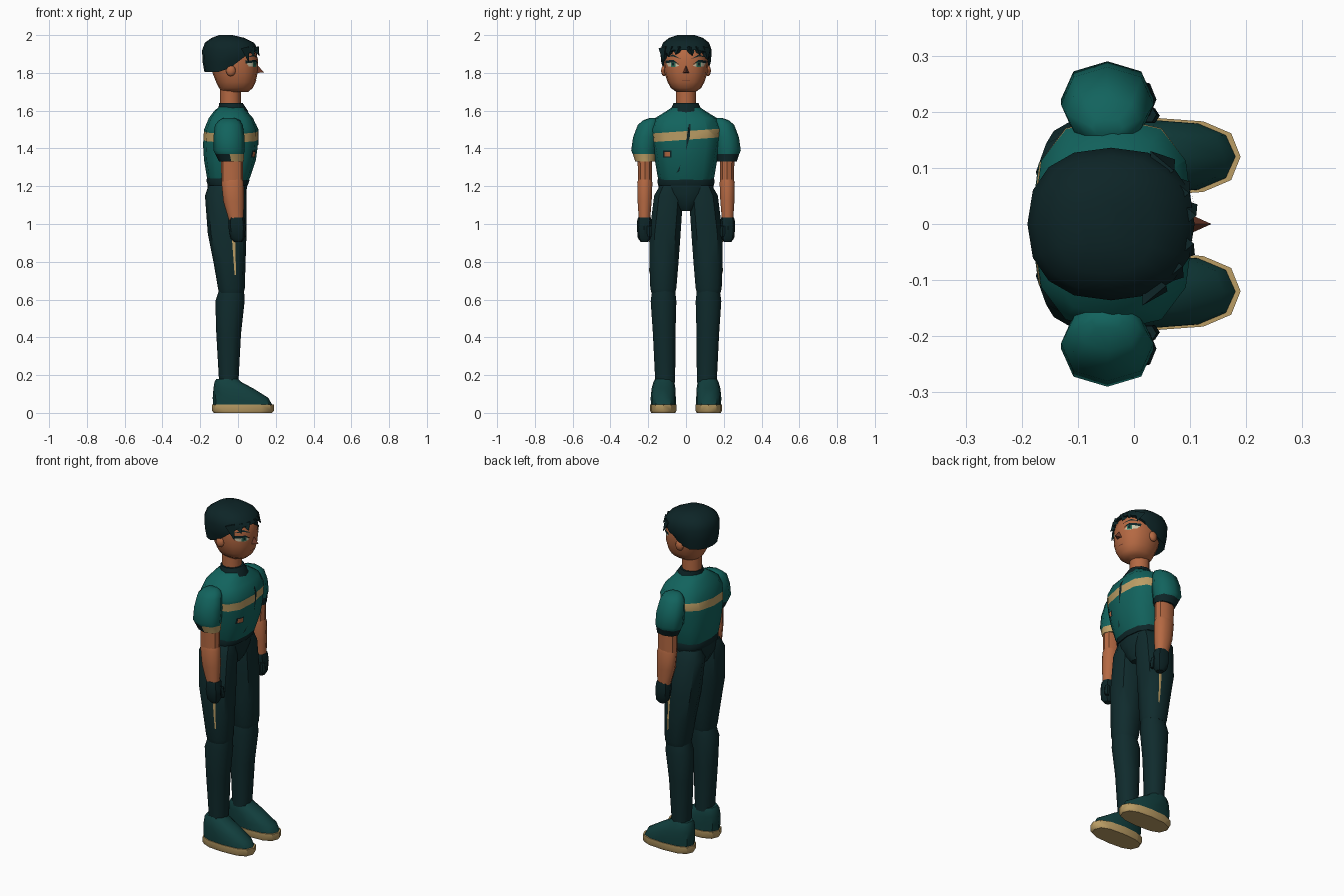
import bpy, bmesh, math
from mathutils import Vector
from mathutils.bvhtree import BVHTree

cube = bpy.data.objects.get("Cube")
if cube:
    bpy.data.objects.remove(cube, do_unlink=True)


def material(name, *rgb):
    mat = bpy.data.materials.new(name)
    mat.use_nodes = True
    mat.diffuse_color = (*rgb, 1)
    bsdf = next(n for n in mat.node_tree.nodes if n.type == 'BSDF_PRINCIPLED')
    bsdf.inputs["Base Color"].default_value = (*rgb, 1)
    return mat


shirt = material("shirt teal", .006, .125, .11)
trouser = material("trouser dark teal", .005, .024, .026)
dark = material("hair dark teal", .004, .018, .02)
shoe_teal = material("shoe teal", .006, .05, .048)
skin = material("skin", .46, .14, .055)
gold = material("gold trim", .5, .34, .13)
cream = material("eye cream", .6, .56, .4)
green = material("iris green", .03, .16, .1)
brown = material("nose brown", .16, .045, .025)


def finish(name, bm, mats, rule=None, angle=42):
    """Turn a bmesh into a shaded object, colouring faces by the rule."""
    bmesh.ops.remove_doubles(bm, verts=bm.verts, dist=.0005)
    bmesh.ops.recalc_face_normals(bm, faces=bm.faces)
    for f in bm.faces:
        f.smooth = True
        if rule:
            f.material_index = rule(f.calc_center_median())
    mesh = bpy.data.meshes.new(name)
    bm.to_mesh(mesh)
    bm.free()
    for m in mats:
        mesh.materials.append(m)
    mesh.set_sharp_from_angle(angle=math.radians(angle))
    obj = bpy.data.objects.new(name, mesh)
    bpy.context.collection.objects.link(obj)
    return obj


def rings_mesh(rings, sides=12, power=1.0, mirror=1):
    """Loft closed rings; each is z, x range, then y range or half width."""
    bm, loops = bmesh.new(), []
    for z, x0, x1, *ys in rings:
        y0, y1 = ys if len(ys) == 2 else (-ys[0], ys[0])
        loop = []
        for i in range(sides):
            a = math.tau * i / sides
            c, s = (math.copysign(abs(v) ** power, v) if abs(v) > .001 else 0
                    for v in (math.cos(a), math.sin(a)))
            loop.append(bm.verts.new(((x0 + x1 + (x1 - x0) * c) / 2,
                                      mirror * (y0 + y1 + (y1 - y0) * s) / 2, z)))
        loops.append(loop)
    for lo, hi in zip(loops, loops[1:]):
        for i in range(sides):
            j = (i + 1) % sides
            bm.faces.new((lo[i], lo[j], hi[j], hi[i]))
    bm.faces.new(loops[0])
    bm.faces.new(loops[-1])
    return bm


def loft(name, rings, mat, sides=12, power=1.0, mirror=1):
    return finish(name, rings_mesh(rings, sides, power, mirror), [mat])


def decal(name, target, points, mat, lift=.003, view=(1, 0, 0)):
    """Project a flat outline onto a part; points are (y or x, z)."""
    view = Vector(view)
    tree = BVHTree.FromPolygons([v.co for v in target.data.vertices],
                                [p.vertices for p in target.data.polygons])
    bm = bmesh.new()
    bm.faces.new([bm.verts.new((0, a, z) if view.x else (a, 0, z)) for a, z in points])
    bmesh.ops.triangulate(bm, faces=bm.faces)
    bmesh.ops.subdivide_edges(bm, edges=bm.edges, cuts=3, use_grid_fill=True)
    for v in bm.verts:
        hit = tree.ray_cast(v.co + view, -view)[0] or tree.find_nearest(v.co + view * .1)[0]
        v.co = hit + view * lift
    obj = finish(name, bm, [mat])
    if sum(p.normal.dot(view) for p in obj.data.polygons) < 0:
        obj.data.flip_normals()


# Torso with a slanted band cut around the chest
bm = rings_mesh([(1.225, -.155, .055, .14), (1.25, -.165, .065, .15),
                 (1.34, -.18, .095, .165), (1.42, -.185, .105, .18),
                 (1.5, -.18, .107, .19), (1.56, -.155, .08, .165),
                 (1.6, -.125, .045, .1), (1.62, -.1, .03, .07)], 12, .75)
tilt = Vector((0, -.07, 1))
for height in (1.446, 1.492):
    bmesh.ops.bisect_plane(bm, geom=bm.verts[:] + bm.edges[:] + bm.faces[:],
                           plane_co=(0, 0, height), plane_no=tilt)
torso = finish("torso", bm, [shirt, gold],
               lambda c: int(1.446 < c.z - .07 * c.y < 1.492))
decal("chest_tear", torso, [(.015, 1.53), (.025, 1.53), (.02, 1.46), (0, 1.39), (.005, 1.47)], dark)
decal("hem_tear", torso, [(-.05, 1.27), (-.03, 1.31), (-.035, 1.28)], dark)


def box(y0, y1, z0, z1):
    return [(y0, z0), (y1, z0), (y1, z1), (y0, z1)]


decal("badge_border", torso, box(-.122, -.077, 1.352, 1.388), dark)
decal("badge", torso, box(-.115, -.084, 1.358, 1.382), skin, .005)

# Collar, neck, belt and hips
loft("collar", [(1.575, -.11, .055, .088), (1.6, -.105, .052, .084),
                (1.64, -.1, .025, .066)], dark)
loft("neck", [(1.6, -.095, .015, .054), (1.74, -.095, .015, .054)], skin)
loft("belt", [(1.205, -.16, .052, .148), (1.23, -.168, .06, .152),
              (1.255, -.16, .055, .142)], dark, 12, .8)
loft("hips", [(1.07, -.1, .01, .035), (1.1, -.135, .03, .07), (1.16, -.165, .045, .135),
              (1.215, -.16, .048, .15)], trouser, 12, .9)

# Head
head = loft("head", [(1.7, -.085, .055, .052), (1.72, -.1, .078, .08),
                     (1.75, -.115, .093, .097), (1.8, -.135, .104, .113),
                     (1.87, -.155, .106, .118), (1.93, -.14, .09, .105),
                     (1.97, -.1, .04, .06)], skin, 16, .88)

bm = bmesh.new()
bridge, tip, left, right = [bm.verts.new(p) for p in (
    (.1, 0, 1.845), (.138, 0, 1.802), (.098, .018, 1.8), (.098, -.018, 1.8))]
for face in ((bridge, tip, left), (bridge, right, tip), (tip, right, left), (bridge, left, right)):
    bm.faces.new(face)
finish("nose", bm, [brown], angle=20)
decal("mouth", head, box(-.02, .02, 1.757, 1.761), brown)

for s, side in ((1, "left"), (-1, "right")):
    def flip(points):
        return [(s * a, z) for a, z in points]
    decal(side + "_eye", head, flip([(.037, 1.838), (.06, 1.83), (.095, 1.835), (.105, 1.855),
                                     (.07, 1.862)]), cream, .002)
    decal(side + "_iris", head, flip(box(.056, .08, 1.832, 1.86)), green, .004)
    decal(side + "_pupil", head, flip(box(.063, .073, 1.839, 1.856)), dark, .006)
    decal(side + "_lash", head, flip([(.033, 1.842), (.065, 1.858), (.108, 1.85), (.11, 1.866),
                                      (.065, 1.868)]), dark, .007)
    decal(side + "_brow", head, flip([(.025, 1.872), (.07, 1.888), (.105, 1.882),
                                      (.07, 1.898)]), dark, .005)
    bm = bmesh.new()
    bmesh.ops.create_uvsphere(bm, u_segments=8, v_segments=6, radius=1)
    for v in bm.verts:
        v.co = Vector((-.038 + v.co.x * .026, s * (.116 + v.co.y * .016), 1.812 + v.co.z * .03))
    finish(side + "_ear", bm, [skin], angle=60)

# Hair cap with a hairline that climbs toward the face
bm = rings_mesh([(1.805, -.178, .09, .122), (1.86, -.188, .108, .132), (1.92, -.19, .108, .136),
                 (1.96, -.175, .085, .122), (1.985, -.14, .035, .09),
                 (2, -.1, -.03, .045)], 16, .85)
for v in bm.verts:
    v.co.z = max(v.co.z, 1.805 + .115 * min(1, max(0, (v.co.x + .07) / .15)))
finish("hair", bm, [dark])

# Pointed fringe locks
for i, (y, lean, drop) in enumerate(((-.11, -.01, 1.85), (-.075, -.02, 1.885), (-.035, -.02, 1.895),
                                     (.015, .02, 1.89), (.055, .02, 1.895), (.095, .02, 1.865))):
    bm = bmesh.new()
    x = .1 - 4.5 * y * y
    base = [bm.verts.new(p) for p in ((x - .03, y - .035, 1.93), (x - .03, y + .035, 1.93),
                                      (x + .012, y, 1.94))]
    point = bm.verts.new((x + .014, y + lean, drop))
    bm.faces.new(base)
    for a, b in zip(base, base[1:] + base[:1]):
        bm.faces.new((a, b, point))
    finish(f"fringe_lock_{i}", bm, [dark], angle=30)

# Arms and legs, the figure's left being +y
for s, side in ((1, "left"), (-1, "right")):
    bm = rings_mesh([(1.33, -.1, .03, .165, .268), (1.37, -.12, .032, .158, .282),
                     (1.39, -.13, .035, .155, .29), (1.46, -.13, .035, .145, .28),
                     (1.525, -.122, .025, .14, .255), (1.55, -.1, .01, .145, .225),
                     (1.562, -.075, -.02, .155, .19)], 8, .9, s)
    finish(side + "_sleeve", bm, [shirt, dark, gold],
           lambda c: 0 if c.z > 1.37 else 2 if s < 0 and c.x > -.04 else 1, 50)
    loft(side + "_upper_arm", [(1.225, -.088, .025, .178, .256), (1.36, -.09, .027, .177, .258)],
         skin, 10, .9, s)
    loft(side + "_forearm", [(1.01, -.045, .028, .19, .25), (1.12, -.078, .032, .18, .258),
                             (1.22, -.088, .03, .176, .26), (1.245, -.08, .022, .182, .252)],
         skin, 10, .9, s)
    loft(side + "_glove", [(.905, -.02, .022, .2, .24), (.925, -.04, .035, .188, .255),
                           (.98, -.05, .04, .184, .26), (1.02, -.05, .036, .182, .258),
                           (1.035, -.045, .032, .186, .254)], dark, 8, .85, s)
    loft(side + "_thumb", [(.93, .018, .042, .182, .202), (.95, .012, .046, .178, .208),
                           (.99, .01, .04, .18, .21)], dark, 6, 1, s)
    thigh = loft(side + "_thigh", [(.635, -.1, .03, .055, .185), (.66, -.106, .036, .048, .192),
                                   (.8, -.13, .04, .036, .197), (.95, -.16, .045, .025, .197),
                                   (1.15, -.175, .045, .012, .172),
                                   (1.205, -.155, .035, .025, .14)], trouser, 10, .85, s)
    decal(side + "_thigh_stripe", thigh, [(-.035, .96), (-.015, .92), (-.01, .73), (-.018, .73)],
          gold, .003, (0, s, 0))
    loft(side + "_calf", [(.16, -.1, .002, .055, .165), (.42, -.115, .016, .053, .178),
                          (.59, -.12, .035, .048, .19), (.65, -.1, .032, .055, .182)],
         trouser, 10, .9, s)
    loft(side + "_shoe", [(.04, -.132, .183, .054, .186), (.08, -.134, .16, .054, .187),
                          (.13, -.13, .08, .056, .182), (.165, -.124, .015, .062, .172),
                          (.18, -.115, .0, .068, .164)], shoe_teal, 12, .8, s)
    loft(side + "_sole", [(0, -.128, .18, .056, .184), (.012, -.138, .19, .05, .19),
                          (.044, -.138, .19, .05, .19)], gold, 12, .75, s)
